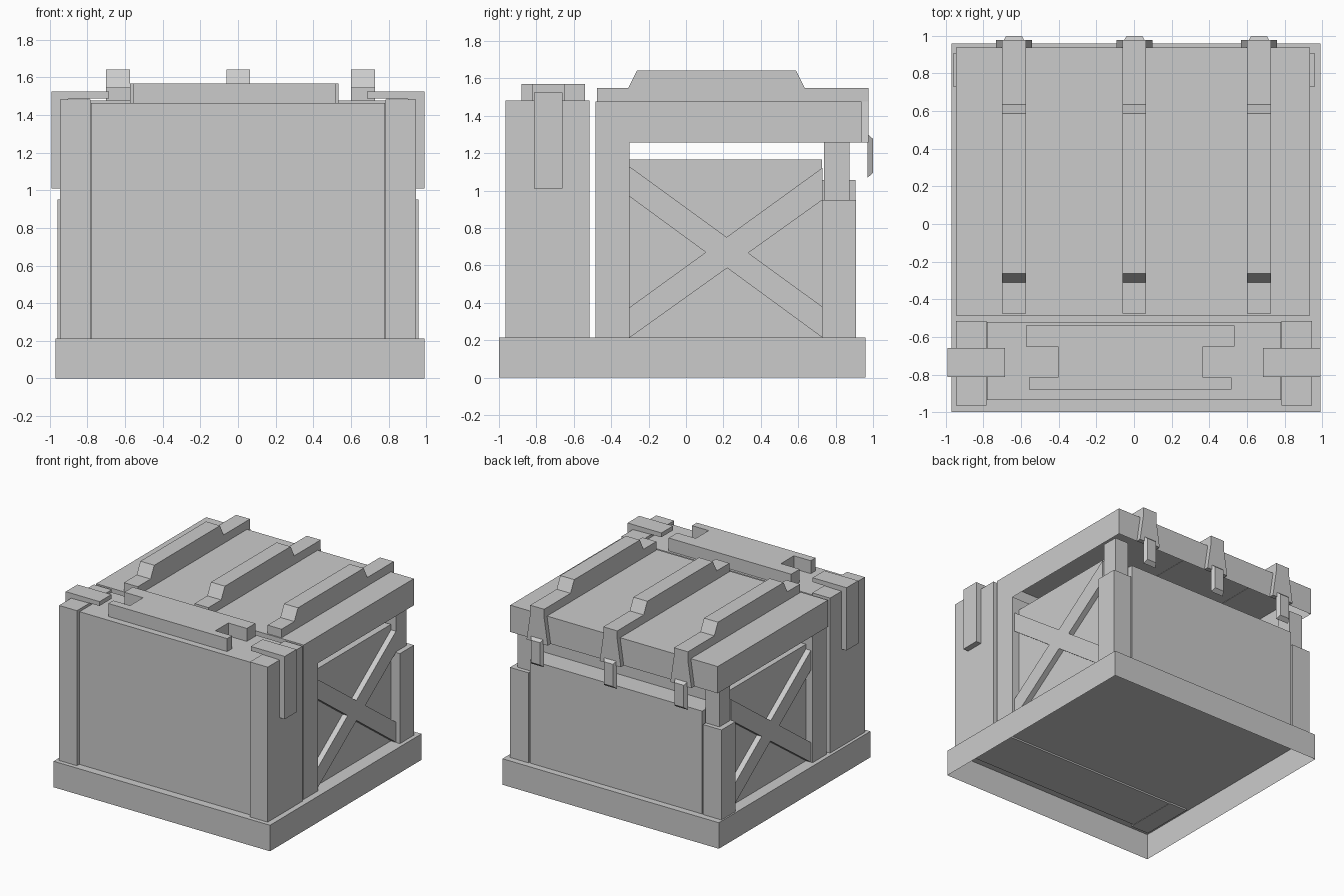
import bpy, bmesh
from mathutils import Vector

if "Cube" in bpy.data.objects:
    bpy.data.objects.remove(bpy.data.objects["Cube"])


def finish(name, bm):
    bmesh.ops.recalc_face_normals(bm, faces=bm.faces)
    me = bpy.data.meshes.new(name)
    bm.to_mesh(me)
    bm.free()
    ob = bpy.data.objects.new(name, me)
    bpy.context.collection.objects.link(ob)
    return ob


def box(name, x, y, z, open_bottom=False):
    bm = bmesh.new()
    bmesh.ops.create_cube(bm, size=1)
    for v in bm.verts:
        v.co = [(r[0] + r[1]) / 2 + c * (r[1] - r[0]) for c, r in zip(v.co, (x, y, z))]
    ob = finish(name, bm)
    if open_bottom:
        bm = bmesh.new()
        bm.from_mesh(ob.data)
        low = [f for f in bm.faces if f.normal.z < -0.5]
        bmesh.ops.delete(bm, geom=low, context='FACES')
        bm.to_mesh(ob.data)
        bm.free()
    return ob


def prism(name, points, axis, lo, hi):
    """Extrude a 2D outline along axis (0 = x, 1 = y, 2 = z)."""
    bm = bmesh.new()
    verts = []
    for p in points:
        co = list(p)
        co.insert(axis, lo)
        verts.append(bm.verts.new(co))
    face = bm.faces.new(verts)
    ext = bmesh.ops.extrude_face_region(bm, geom=[face])['geom']
    step = Vector((0, 0, 0))
    step[axis] = hi - lo
    bmesh.ops.translate(bm, verts=[g for g in ext if isinstance(g, bmesh.types.BMVert)], vec=step)
    return finish(name, bm)


def side(s, a, b):
    return tuple(sorted((s * a, s * b)))


# Base tray, open underneath
box("base", (-0.97, 0.99), (-1.0, 0.96), (0, 0.213), True)

# Front compartment, its feet sunk slightly into the base
box("front_box", (-0.78, 0.78), (-0.935, -0.52), (0.20, 1.463))
prism("front_box_cover", [(-0.575, -0.54), (0.535, -0.54), (0.535, -0.65), (0.367, -0.65),
                          (0.367, -0.817), (0.518, -0.817), (0.518, -0.88), (-0.558, -0.88),
                          (-0.558, -0.817), (-0.405, -0.817), (-0.405, -0.65), (-0.575, -0.65)],
      2, 1.463, 1.569)

# Chest body, front wall and rear panel
box("chest_body", (-0.875, 0.875), (-0.302, 0.728), (0.213, 1.167))
box("chest_front_wall", (-0.935, 0.935), (-0.485, -0.302), (0.213, 1.258))
box("rear_panel", (-0.78, 0.78), (0.728, 0.905), (0.213, 1.055))

for s, tag in ((-1, "left"), (1, "right")):
    # Corner pillars and clamp brackets of the front compartment
    box("front_pillar_" + tag, side(s, 0.783, 0.945), (-0.965, -0.515), (0.20, 1.482))
    prism("bracket_" + tag, [(s * 0.992, 1.01), (s * 0.992, 1.524), (s * 0.685, 1.524),
                             (s * 0.685, 1.489), (s * 0.945, 1.483), (s * 0.945, 1.01)],
          1, -0.812, -0.66)
    # Rear corner posts
    box("rear_post_" + tag, side(s, 0.79, 0.915), (0.738, 0.874), (0.213, 1.258))
    box("rear_corner_block_" + tag, side(s, 0.79, 0.958), (0.727, 0.909), (0.213, 0.95))
    # Diagonal side braces
    x0, x1 = side(s, 0.87, 0.92)
    prism("brace_rising_" + tag, [(-0.302, 0.213), (0.73, 0.95), (0.73, 1.122), (-0.302, 0.375)],
          0, x0, x1)
    prism("brace_falling_" + tag, [(-0.302, 0.968), (0.73, 0.213), (0.73, 0.378), (-0.302, 1.128)],
          0, x0, x1)

# Lid, open underneath
box("lid", (-0.945, 0.935), (-0.485, 0.939), (1.258, 1.477), True)

# Lid straps with flared rear tabs and clasps
for i, cx in enumerate((-0.638, 0.002, 0.664)):
    prism(f"strap_{i}", [(-0.475, 1.475), (-0.475, 1.547), (-0.31, 1.547), (-0.262, 1.641),
                         (0.588, 1.641), (0.635, 1.547), (0.977, 1.547), (0.977, 1.475)],
          0, cx - 0.063, cx + 0.063)
    prism(f"strap_tab_{i}", [(cx - 0.063, 1.477), (cx + 0.063, 1.477),
                             (cx + 0.096, 1.258), (cx - 0.096, 1.258)], 1, 0.939, 0.977)
    clasp = prism(f"clasp_{i}", [(0.97, 1.068), (1.0, 1.094), (1.0, 1.276), (0.97, 1.302)],
                  0, cx - 0.058, cx + 0.058)
    for v in clasp.data.vertices:  # taper towards the outer face
        if v.co.y > 0.99:
            v.co.x = cx + (v.co.x - cx) * 0.72
